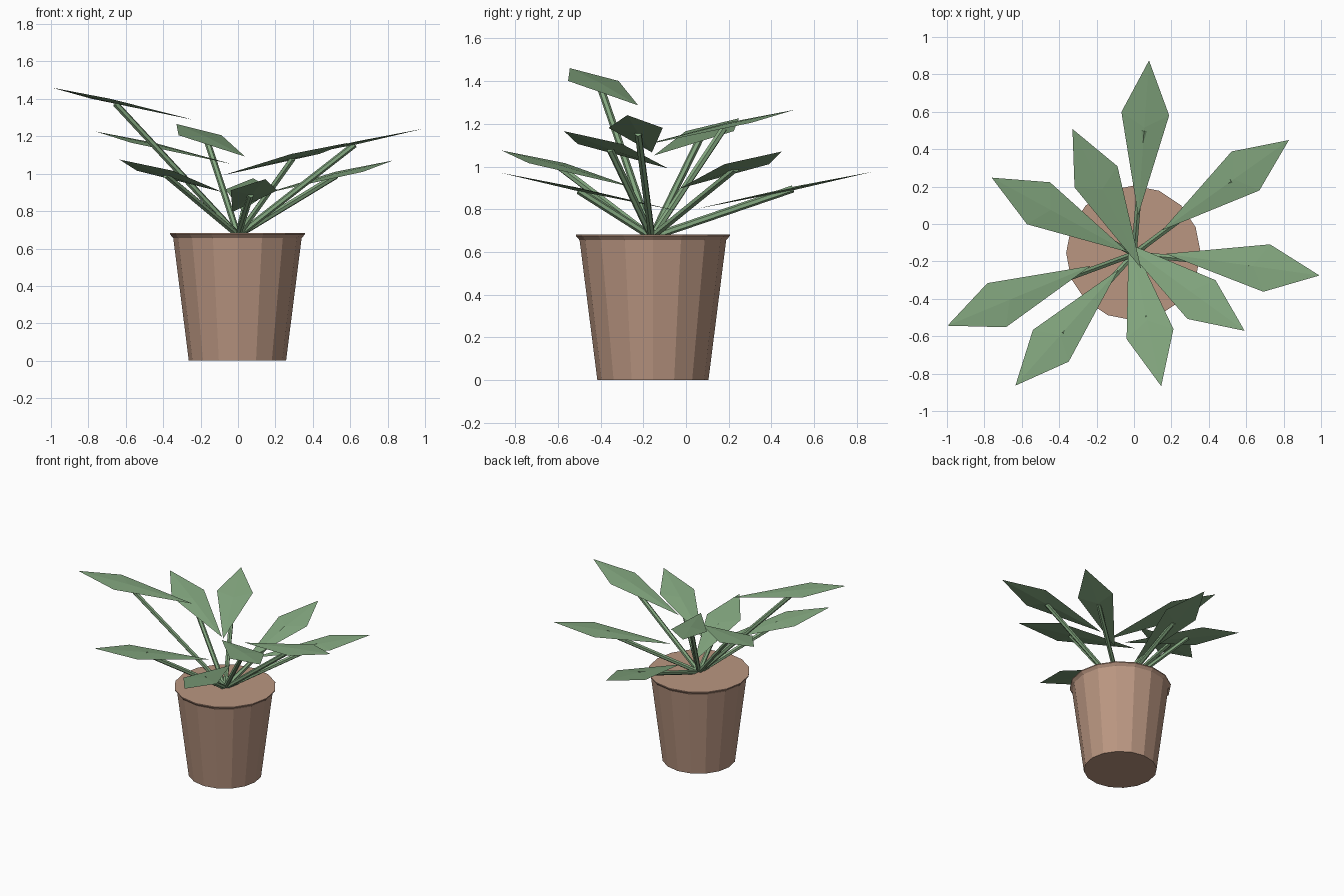
import bpy, bmesh, math
from mathutils import Vector

if "Cube" in bpy.data.objects:
    bpy.data.objects.remove(bpy.data.objects["Cube"])


def material(name, rgb):
    m = bpy.data.materials.new(name)
    m.diffuse_color = (*rgb, 1)
    m.use_nodes = True
    m.node_tree.nodes["Principled BSDF"].inputs["Base Color"].default_value = m.diffuse_color
    return m


clay = material("clay", (0.49, 0.305, 0.22))
green = material("leaf green", (0.23, 0.39, 0.215))


def add_object(name, bm, mat):
    bmesh.ops.recalc_face_normals(bm, faces=bm.faces)
    mesh = bpy.data.meshes.new(name)
    bm.to_mesh(mesh)
    bm.free()
    mesh.materials.append(mat)
    obj = bpy.data.objects.new(name, mesh)
    bpy.context.collection.objects.link(obj)
    return obj


# Pot: 16-sided tapered body with a flared lip, closed at both ends
def pot(cx, cy, sides=16):
    bm = bmesh.new()
    rings = []
    for r, z in [(0.26, 0), (0.343, 0.655), (0.36, 0.675), (0.36, 0.682)]:
        rings.append([bm.verts.new((cx + r * math.cos(a), cy + r * math.sin(a), z))
                      for a in (math.tau * i / sides for i in range(sides))])
    for low, high in zip(rings, rings[1:]):
        for i in range(sides):
            j = (i + 1) % sides
            bm.faces.new((low[i], low[j], high[j], high[i]))
    bm.faces.new(rings[0])
    bm.faces.new(rings[-1])
    add_object("pot", bm, clay)


# Leaf: pointed kite, slightly thicker where the stem joins
def leaf(name, joint, heading):
    along = Vector((math.cos(heading), math.sin(heading), 0.21))
    across = Vector((-math.sin(heading), math.cos(heading), 0))
    bm = bmesh.new()
    rim = [bm.verts.new(joint + along * a + across * b)
           for a, b in [(0.36, 0), (0.075, 0.128), (-0.47, 0), (0.075, -0.128)]]
    for dz in (0.008, -0.008):
        mid = bm.verts.new(joint + Vector((0, 0, dz)))
        for i in range(4):
            bm.faces.new((rim[i], rim[(i + 1) % 4], mid))
    add_object(name, bm, green)


# Stem: straight six-sided rod from the soil to the leaf
def stem(name, start, end, radius=0.017):
    d = end - start
    bm = bmesh.new()
    bmesh.ops.create_cone(bm, cap_ends=True, segments=6, radius1=radius,
                          radius2=radius, depth=d.length)
    bm.transform(d.to_track_quat('Z', 'Y').to_matrix().to_4x4())
    bmesh.ops.translate(bm, verts=bm.verts, vec=(start + end) / 2)
    add_object(name, bm, green)


pot(-0.003, -0.155)

# Each leaf: stem joint (x, y, z) and tip (x, y)
leaves = [
    ((0.055, 0.515, 0.90), (0.08, 0.87)),
    ((0.535, 0.24, 0.995), (0.83, 0.45)),
    ((0.635, -0.225, 1.165), (0.99, -0.275)),
    ((0.30, -0.36, 1.09), (0.59, -0.57)),
    ((0.07, -0.515, 0.895), (0.145, -0.865)),
    ((-0.395, -0.595, 1.00), (-0.635, -0.865)),
    ((-0.665, -0.405, 1.385), (-1.0, -0.545)),
    ((-0.445, 0.075, 1.15), (-0.765, 0.25)),
    ((-0.17, 0.185, 1.19), (-0.33, 0.51)),
]
root = Vector((0, -0.16, 0.67))
for n, (joint, tip) in enumerate(leaves, 1):
    joint = Vector(joint)
    leaf(f"leaf_{n}", joint, math.atan2(tip[1] - joint.y, tip[0] - joint.x))
    stem(f"stem_{n}", root, joint - (joint - root).normalized() * 0.015)
